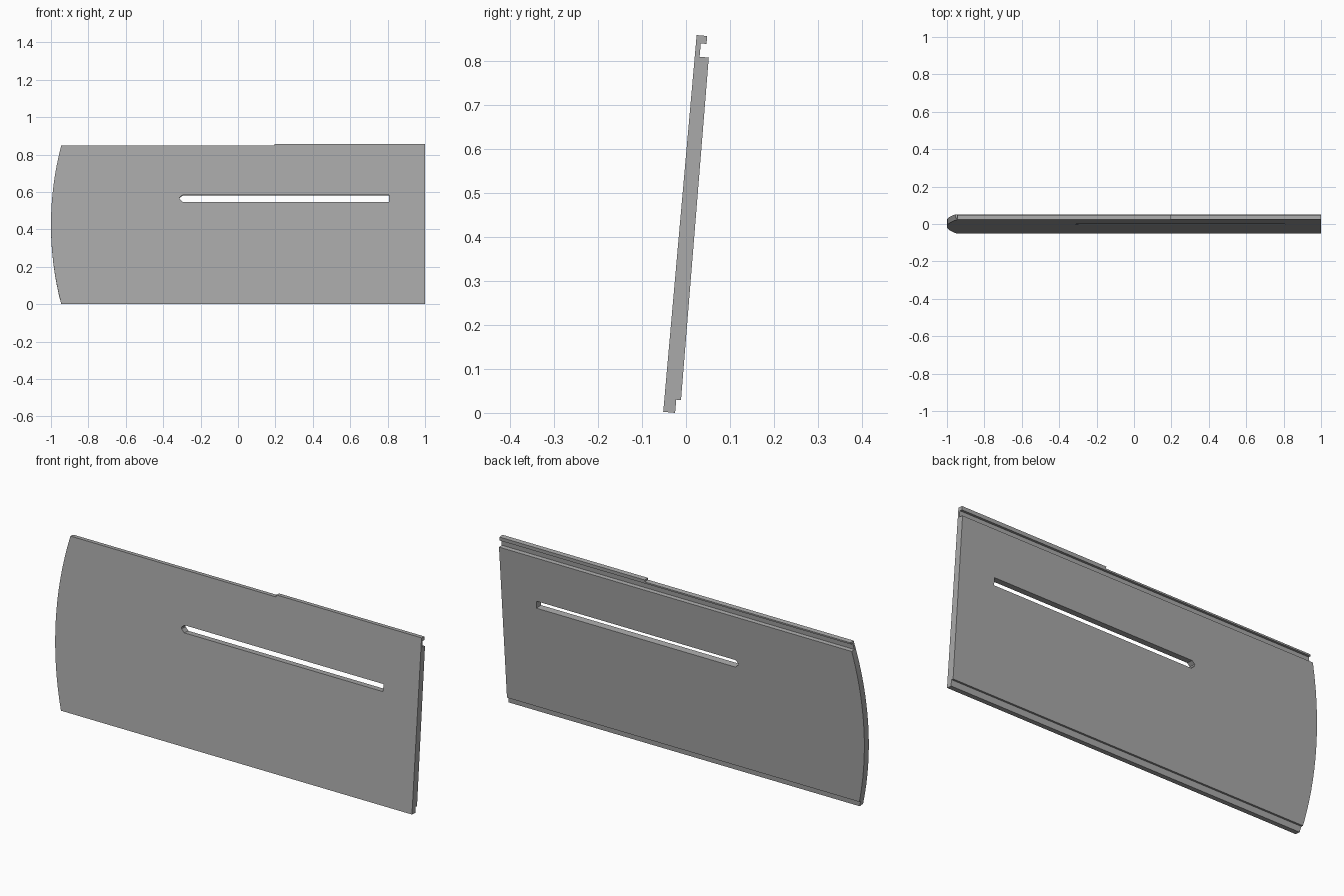
import bpy, bmesh
from math import sqrt, radians
from mathutils import Vector

if "Cube" in bpy.data.objects:
    bpy.data.objects.remove(bpy.data.objects["Cube"])

TILT = radians(-5.07)
HEIGHT = 0.859
STEP_TOP = 0.849


def prism(name, points, offset):
    """Extrude a closed polygon along the offset vector."""
    bm = bmesh.new()
    face = bm.faces.new([bm.verts.new(p) for p in points])
    result = bmesh.ops.extrude_face_region(bm, geom=[face])
    moved = [v for v in result["geom"] if isinstance(v, bmesh.types.BMVert)]
    bmesh.ops.translate(bm, verts=moved, vec=Vector(offset))
    bmesh.ops.recalc_face_normals(bm, faces=bm.faces)
    mesh = bpy.data.meshes.new(name)
    bm.to_mesh(mesh)
    bm.free()
    obj = bpy.data.objects.new(name, mesh)
    bpy.context.collection.objects.link(obj)
    return obj


def cut(target, cutter, operation):
    """Apply a boolean and discard the cutter."""
    cutter.hide_render = True
    mod = target.modifiers.new("cut", "BOOLEAN")
    mod.operation = operation
    mod.solver = "EXACT"
    mod.object = cutter
    bpy.context.view_layer.objects.active = target
    bpy.ops.object.modifier_apply(modifier=mod.name)
    bpy.data.objects.remove(cutter)


# Panel cross-section (depth, height): bottom tab, back face, groove, top lip
section = [(0, 0), (0.027, 0), (0.027, 0.03), (0.0378, 0.03),
           (0.0319, 0.8106), (0.011, 0.8106), (0.011, 0.841),
           (0.024, 0.841), (0.024, HEIGHT), (0, HEIGHT)]
panel = prism("slotted_panel", [(-1.1, y, z) for y, z in section], (2.1, 0, 0))

# Outline: bowed end on the right, taller lip on the left half
sagitta, half = 0.055, STEP_TOP / 2
radius = (half ** 2 + sagitta ** 2) / (2 * sagitta)
steps = 16
bow = []
for i in range(steps + 1):
    z = STEP_TOP * i / steps
    bow.append((radius - 1 - sqrt(radius ** 2 - (z - half) ** 2), z))
start, end = bow[0], bow[-1]
outline = ([(start[0], -0.1), (1.1, -0.1), (1.1, 1), (0.195, 1),
            (0.195, STEP_TOP), end] + bow[-2::-1])
cut(panel, prism("outline_cutter", [(x, -0.1, z) for x, z in outline],
                 (0, 0.3, 0)), "INTERSECT")

# Long slot with one pointed end
slot = [(-0.312, 0.571), (-0.312, 0.563), (-0.296, 0.547), (0.806, 0.547),
        (0.806, 0.584), (-0.296, 0.584)]
cut(panel, prism("slot_cutter", [(x, -0.1, z) for x, z in slot],
                 (0, 0.3, 0)), "DIFFERENCE")

# Lean the panel back and stand it on the ground
panel.rotation_euler.x = TILT
panel.location = (0, -0.0517, 0.0024)

# Grey finish
grey = bpy.data.materials.new("plain_grey")
grey.use_nodes = True
colour = (0.4, 0.4, 0.4, 1)
grey.diffuse_color = colour
grey.node_tree.nodes["Principled BSDF"].inputs["Base Color"].default_value = colour
panel.data.materials.clear()
panel.data.materials.append(grey)

bpy.ops.object.select_all(action="DESELECT")
panel.select_set(True)
bpy.context.view_layer.objects.active = panel
bpy.ops.object.shade_smooth_by_angle(angle=radians(30))
